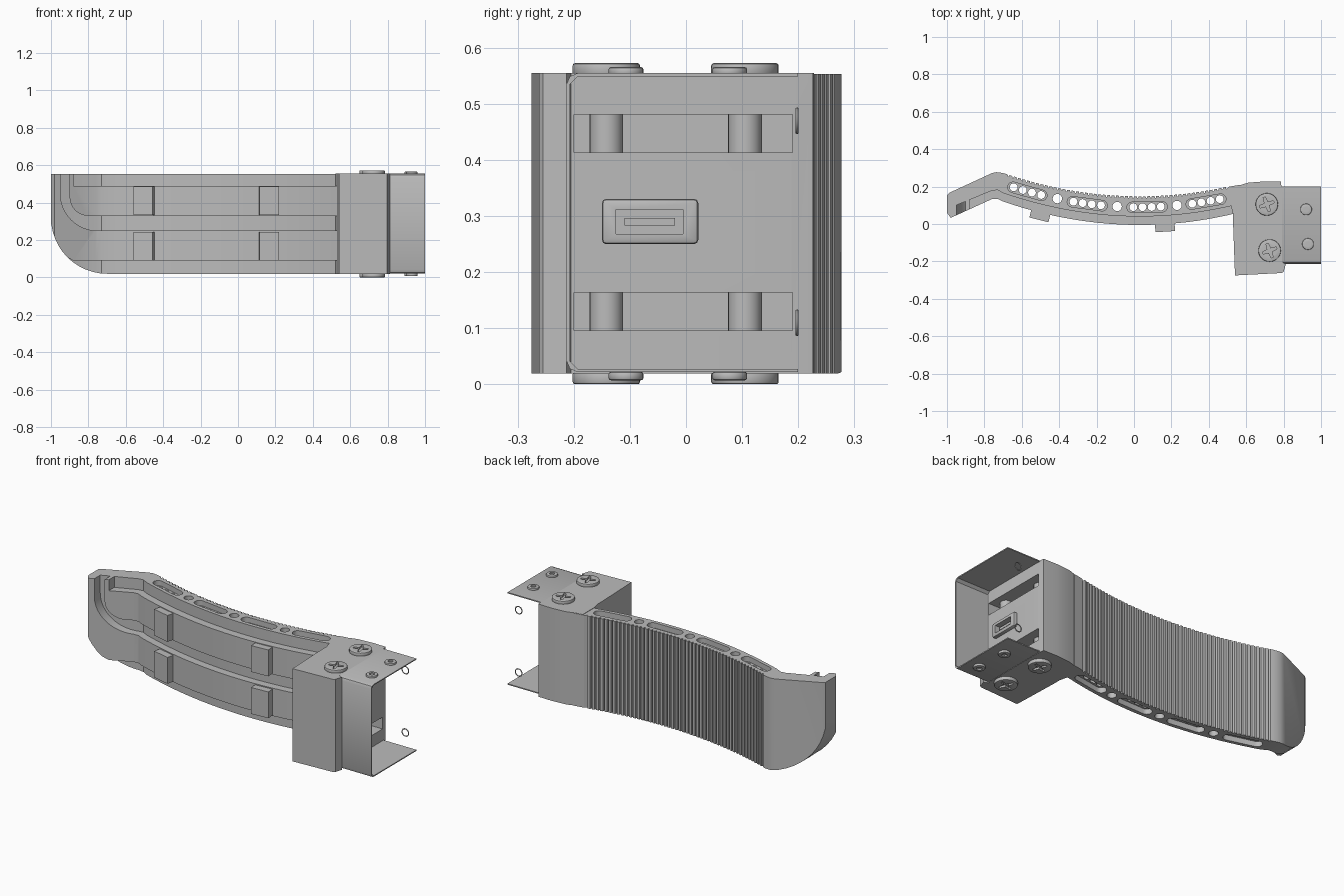
import bpy, bmesh, math
from mathutils import Matrix, Vector

cube = bpy.data.objects.get("Cube")
if cube:
    bpy.data.objects.remove(cube)

grey = bpy.data.materials.new("plain_grey")
grey.use_nodes = True
tone = (0.5, 0.5, 0.5, 1)
grey.diffuse_color = tone
grey.node_tree.nodes["Principled BSDF"].inputs["Base Color"].default_value = tone
grey.node_tree.nodes["Principled BSDF"].inputs["Roughness"].default_value = 0.6


def finish(name, bm):
    bmesh.ops.recalc_face_normals(bm, faces=bm.faces)
    mesh = bpy.data.meshes.new(name)
    bm.to_mesh(mesh)
    bm.free()
    mesh.materials.append(grey)
    obj = bpy.data.objects.new(name, mesh)
    bpy.context.collection.objects.link(obj)
    return obj


def prism(name, pts, axis, lo, hi):
    """Extrude a 2D outline along one axis."""
    place = {"x": lambda a, b, h: (h, a, b),
             "y": lambda a, b, h: (a, h, b),
             "z": lambda a, b, h: (a, b, h)}[axis]
    bm = bmesh.new()
    face = bm.faces.new([bm.verts.new(place(a, b, lo)) for a, b in pts])
    new = bmesh.ops.extrude_face_region(bm, geom=[face])["geom"]
    move = Vector(place(0, 0, hi - lo))
    bmesh.ops.translate(bm, vec=move, verts=[v for v in new if isinstance(v, bmesh.types.BMVert)])
    return finish(name, bm)


def add_box(bm, centre, size, angle=0):
    mat = Matrix.Translation(centre) @ Matrix.Rotation(angle, 4, "Z") @ Matrix.Diagonal((*size, 1))
    bmesh.ops.create_cube(bm, size=1, matrix=mat)


def add_cyl(bm, x, y, lo, hi, r, sides=24):
    bmesh.ops.create_cone(bm, cap_ends=True, segments=sides, radius1=r, radius2=r,
                          depth=hi - lo, matrix=Matrix.Translation((x, y, (lo + hi) / 2)))


def span_box(bm, x0, x1, y0, y1, z0, z1):
    add_box(bm, ((x0 + x1) / 2, (y0 + y1) / 2, (z0 + z1) / 2), (x1 - x0, y1 - y0, z1 - z0))


def apply_mod(obj, mod):
    bpy.ops.object.select_all(action="DESELECT")
    obj.select_set(True)
    bpy.context.view_layer.objects.active = obj
    bpy.ops.object.modifier_apply(modifier=mod.name)


def boolean(obj, cutter, operation="DIFFERENCE", keep=False):
    mod = obj.modifiers.new("cut", "BOOLEAN")
    mod.operation, mod.object, mod.solver = operation, cutter, "EXACT"
    apply_mod(obj, mod)
    if not keep:
        bpy.data.objects.remove(cutter)


def bevel(obj, width, segments=2):
    mod = obj.modifiers.new("round", "BEVEL")
    mod.width, mod.segments, mod.limit_method = width, segments, "ANGLE"
    apply_mod(obj, mod)


def arc(cx, cz, r, n=12):
    """Quarter circle from the left side to the bottom."""
    return [(cx - r * math.cos(i / n * math.pi / 2), cz - r * math.sin(i / n * math.pi / 2))
            for i in range(n + 1)]


BOTTOM, TOP, MID = 0.02, 0.553, 0.2865


def curve(x, offset=0.0):
    return 0.09 + 0.235 * (x - 0.03) ** 2 + offset


def slope(x):
    return math.atan(0.47 * (x - 0.03))


def line(offset, x0=-0.7, x1=0.56, n=24):
    return [(x0 + (x1 - x0) * i / n, curve(x0 + (x1 - x0) * i / n, offset)) for i in range(n + 1)]


# Curved back shell with fine vertical ribs
ribs, start, end = 50, -0.69, 0.5
pitch = (end - start) / ribs
back = [(-1, 0.155), (-0.985, 0.168), (-0.76, 0.272), (-0.735, 0.277), (-0.71, 0.274)]
for i in range(ribs):
    for part, depth in ((0, 0), (0.6, 0), (0.7, 0.01), (0.9, 0.01)):
        x = start + (i + part) * pitch
        back.append((x, curve(x, 0.058 - depth)))
back += [(0.51, 0.2), (0.57, 0.21)]
middle = [(-1, 0.08), (-0.76, 0.178), (-0.73, 0.182)] + line(-0.05)
shell = prism("back_shell", back + middle[::-1], "z", BOTTOM, TOP)
outline = arc(-0.7, 0.32, 0.3)
boolean(shell, prism("corner", [(-1.01, 0.6), (-1.01, 0.32)] + outline[1:] + [(0.6, 0.02 - 0.001), (0.6, 0.6)],
                     "y", -0.5, 0.5), "INTERSECT")

# Round holes through the shell and long slots at its rims
holes, slots = bmesh.new(), bmesh.new()
for x in (-0.41, -0.09, 0.23):
    add_cyl(holes, x, curve(x), -0.1, 0.7, 0.025, 20)
for cx in (-0.57, -0.25, 0.07, 0.385):
    for k in (-1.5, -0.5, 0.5, 1.5):
        add_cyl(holes, cx + k * 0.049, curve(cx + k * 0.049), -0.1, 0.7, 0.021, 16)
    t = slope(cx)
    u, v = Vector((math.cos(t), math.sin(t))), Vector((-math.sin(t), math.cos(t)))
    mid = Vector((cx, curve(cx)))
    for z0, z1 in ((-0.05, BOTTOM + 0.03), (TOP - 0.03, 0.65)):
        ring = []
        for i in range(20):
            a = -math.pi / 2 + math.pi * (i % 10) / 9 + (math.pi if i >= 10 else 0)
            side = 0.08 if i < 10 else -0.08
            p = mid + u * (side + 0.028 * math.cos(a)) + v * 0.028 * math.sin(a)
            ring.append(slots.verts.new((p.x, p.y, z0)))
        face = slots.faces.new(ring)
        new = bmesh.ops.extrude_face_region(slots, geom=[face])["geom"]
        bmesh.ops.translate(slots, vec=(0, 0, z1 - z0),
                            verts=[q for q in new if isinstance(q, bmesh.types.BMVert)])
boolean(shell, finish("slots", slots))
boolean(shell, finish("holes", holes))

# Two front rails with a groove between them that turns up at the far end
front = [(-1, 0.06), (-0.98, 0.033), (-0.76, 0.133), (-0.73, 0.135)] + line(-0.095, x1=0.54)
inner = [(-1, 0.09), (-0.76, 0.188), (-0.73, 0.192)] + line(-0.042, x1=0.54)
lower_face = ([(-1.01, 0.6), (-1.01, 0.32)] + [p for p in outline[1:] if p[1] > 0.09]
              + [(-0.88, 0.09), (0.6, 0.09), (0.6, 0.25)] + arc(-0.75, 0.45, 0.2)[::-1] + [(-0.95, 0.6)])
upper_face = [(-0.9, 0.6)] + arc(-0.8, 0.43, 0.1) + [(0.6, 0.33), (0.6, 0.49), (-0.88, 0.49), (-0.88, 0.6)]
rails = []
for name, shape in (("lower_rail", lower_face), ("upper_rail", upper_face)):
    rail = prism(name, front + inner[::-1], "z", BOTTOM, TOP)
    boolean(rail, prism("rail_outline", shape, "y", -0.5, 0.5), "INTERSECT")
    rails.append(rail)

# Clips on the rails
clips = bmesh.new()
for x in (-0.5, 0.165):
    for z in (0.168, 0.41):
        add_box(clips, (x, curve(x, -0.1), z), (0.105, 0.07, 0.152), slope(x))
finish("rail_clips", clips)

# End block, cut by two wide slots and a socket
block = prism("end_block", [(0.53, 0.05), (0.53, 0.0), (0.54, -0.275), (0.79, -0.262), (0.8, -0.255),
                            (0.812, -0.213), (0.79, -0.205), (0.79, 0.185), (0.785, 0.226), (0.7, 0.228),
                            (0.61, 0.221), (0.56, 0.205), (0.52, 0.2), (0.52, 0.09)], "z", BOTTOM, 0.555)
cuts = bmesh.new()
for z in (0.13, 0.447):
    span_box(cuts, 0.61, 0.9, -0.2, 0.19, z - 0.034, z + 0.034)
boolean(block, finish("slot_cut", cuts))
rim = bmesh.new()
span_box(rim, 0.775, 0.81, -0.15, 0.022, 0.25, 0.331)
rim = finish("socket_rim", rim)
bevel(rim, 0.008)
hole = bmesh.new()
span_box(hole, 0.72, 0.9, -0.125, -0.005, 0.268, 0.312)
hole = finish("socket_hole", hole)
boolean(rim, hole, keep=True)
boolean(block, hole)
tongue = bmesh.new()
span_box(tongue, 0.71, 0.795, -0.11, -0.02, 0.283, 0.297)
finish("socket_tongue", tongue)

# Screw posts seen inside the slots
posts = bmesh.new()
screws = ((0.71, 0.105), (0.725, -0.142))
for x, y in screws:
    for z in (0.13, 0.447):
        add_cyl(posts, x, y, z - 0.04, z + 0.04, 0.03)
finish("screw_posts", posts)

# Thin folded bracket open at the end and back
t, y0, y1, z0, z1, c = 0.006, -0.213, 0.2, 0.022, 0.555, 0.02
sheet = [(y1, z0), (y0 + c, z0), (y0 + 0.3 * c, z0 + 0.3 * c), (y0, z0 + c),
         (y0, z1 - c), (y0 + 0.3 * c, z1 - 0.3 * c), (y0 + c, z1), (y1, z1)]
inside = [(y1, z1 - t), (y0 + c, z1 - t), (y0 + t, z1 - c), (y0 + t, z0 + c), (y0 + c, z0 + t), (y1, z0 + t)]
prism("end_bracket", sheet + inside, "x", 0.785, 1.0)

# Screw heads on both faces
for n, (x, y, r, h) in enumerate([(*s, 0.06, 0.018) for s in screws]
                                 + [(0.92, 0.078, 0.031, 0.011), (0.93, -0.107, 0.031, 0.011)]):
    for side in (-1, 1):
        outer = MID + side * (0.268 + h)
        root = MID + side * 0.264
        bm = bmesh.new()
        add_cyl(bm, x, y, min(root, outer), max(root, outer), r, 32)
        head = finish("screw_head", bm)
        bevel(head, 0.004)
        cut = bmesh.new()
        if n < 2:
            turn = math.radians(20)
            arms = [(math.cos(turn + k * math.pi / 2), math.sin(turn + k * math.pi / 2)) for k in range(4)]
            plus = []
            for a, b in arms:
                for d, w in ((0.009, -0.009), (0.04, -0.006), (0.04, 0.006)):
                    plus.append((x + a * d - b * w, y + b * d + a * w))
            cut.free()
            cutter = prism("cross_cut", plus, "z", outer - 0.012, outer + 0.012)
        else:
            add_cyl(cut, x, y, outer - 0.008, outer + 0.008, 0.014, 16)
            cutter = finish("drive_cut", cut)
        boolean(head, cutter)

# Small eyelets at the open back of the bracket
for z in (0.11, 0.47):
    bpy.ops.mesh.primitive_torus_add(location=(0.93, 0.198, z), rotation=(math.pi / 2, 0, 0), major_radius=0.021,
                                     minor_radius=0.003, major_segments=24, minor_segments=6)
    bpy.context.object.name = "eyelet"
    bpy.context.object.data.materials.append(grey)

# Smooth curved walls, keep edges sharp
bpy.ops.object.select_all(action="DESELECT")
for obj in bpy.context.collection.objects:
    if obj.type == "MESH":
        obj.select_set(True)
        bpy.context.view_layer.objects.active = obj
bpy.ops.object.shade_smooth_by_angle(angle=math.radians(25))
